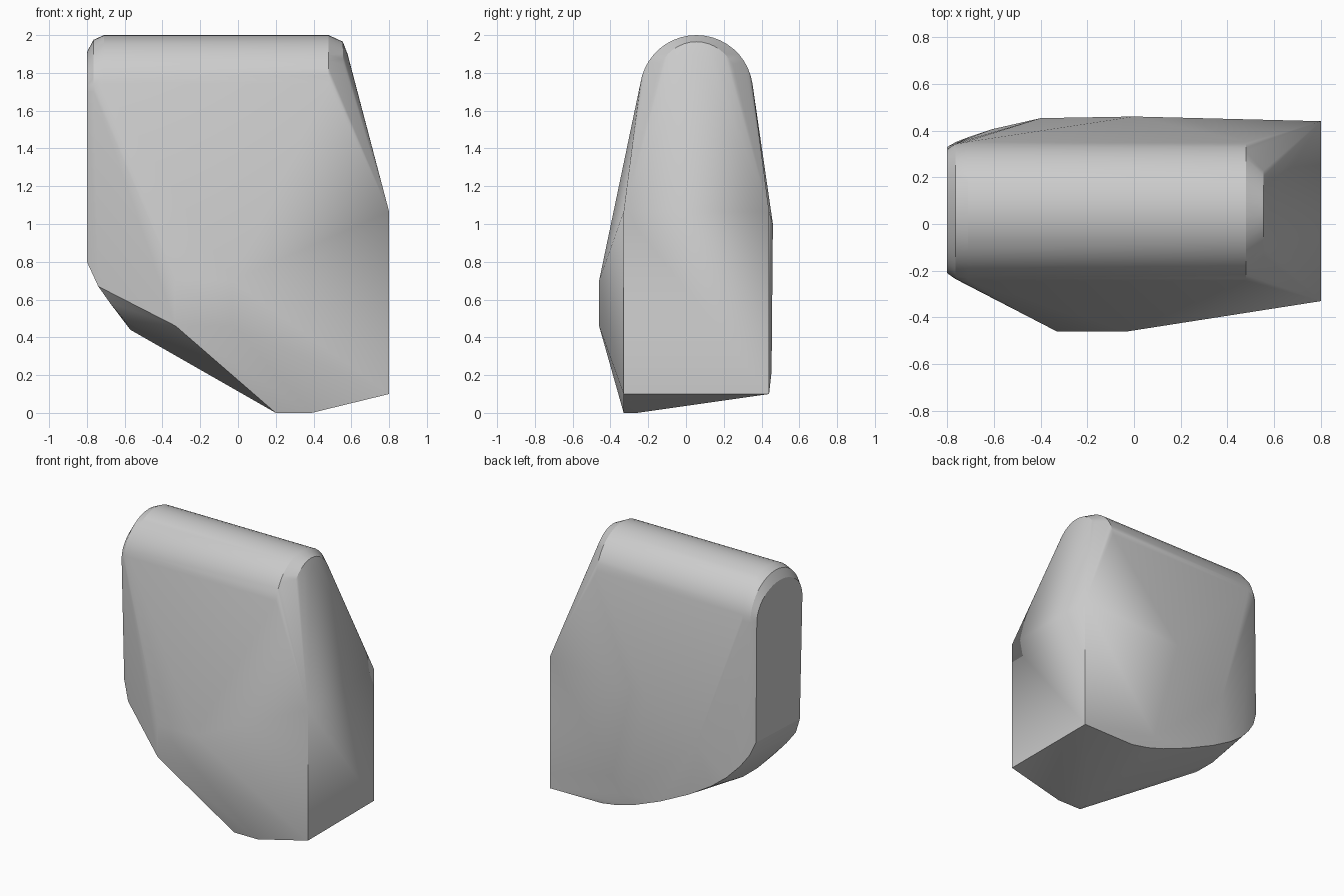
import bpy, bmesh, math

cube = bpy.data.objects.get("Cube")
if cube:
    bpy.data.objects.remove(cube, do_unlink=True)

# Plain grey material
grey = bpy.data.materials.new("plain grey")
grey.use_nodes = True
colour = (0.6, 0.6, 0.6, 1)
grey.diffuse_color = colour
grey.node_tree.nodes["Principled BSDF"].inputs["Base Color"].default_value = colour

points = []

# Rounded top ridge: half-ellipse rings along x, shrinking at both ends
CY, CZ = 0.055, 1.70
rings = [(-0.80, 0.265, 0.21), (-0.765, 0.29, 0.275), (-0.71, 0.30, 0.30),
         (0.48, 0.30, 0.30), (0.555, 0.23, 0.265), (0.58, 0.20, 0.20)]
for x, ry, rz in rings:
    for i in range(25):
        a = math.radians(-8 + 196 * i / 24)
        points.append((x, CY + ry * math.cos(a), CZ + rz * math.sin(a)))

# Flat right-hand end
points += [(0.8, y, z) for y in (-0.33, 0.44) for z in (0.1, 1.065)]

# Front nose plate
points += [(x, -0.46, z) for x in (-0.33, -0.03) for z in (0.46, 0.70)]

# Foot of the underside
points += [(x, y, 0) for x in (0.2, 0.39) for y in (-0.33, -0.26)]
points += [(-0.57, -0.02, 0.44), (-0.57, 0.15, 0.44)]

# Curved lower edge of the back, and its shallow bulge
points += [(0.38, 0.435, 0.10), (0.25, 0.44, 0.122), (0.117, 0.445, 0.16),
           (-0.10, 0.447, 0.245), (-0.33, 0.44, 0.355), (-0.50, 0.425, 0.455),
           (-0.61, 0.405, 0.54), (-0.70, 0.375, 0.635), (-0.76, 0.352, 0.72),
           (-0.8, 0.33, 0.82), (0.0, 0.46, 1.0), (0.2, 0.453, 0.22),
           (-0.4, 0.453, 0.75)]

# Lower corner of the rounded left-hand end
points += [(-0.8, -0.18, 0.80), (-0.74, -0.22, 0.67), (-0.68, -0.20, 0.585),
           (-0.60, -0.16, 0.49)]

# Wrap all sections in one convex skin
bm = bmesh.new()
for p in points:
    bm.verts.new(p)
res = bmesh.ops.convex_hull(bm, input=bm.verts)
loose = [v for v in bm.verts if not v.link_faces]
bmesh.ops.delete(bm, geom=loose, context='VERTS')
bmesh.ops.dissolve_limit(bm, angle_limit=math.radians(0.5),
                         verts=bm.verts, edges=bm.edges)
bmesh.ops.recalc_face_normals(bm, faces=bm.faces)

mesh = bpy.data.meshes.new("rounded_block")
bm.to_mesh(mesh)
bm.free()
mesh.materials.append(grey)
block = bpy.data.objects.new("rounded_block", mesh)
bpy.context.collection.objects.link(block)

bpy.ops.object.select_all(action='DESELECT')
block.select_set(True)
bpy.context.view_layer.objects.active = block
bpy.ops.object.shade_smooth_by_angle(angle=math.radians(20))
